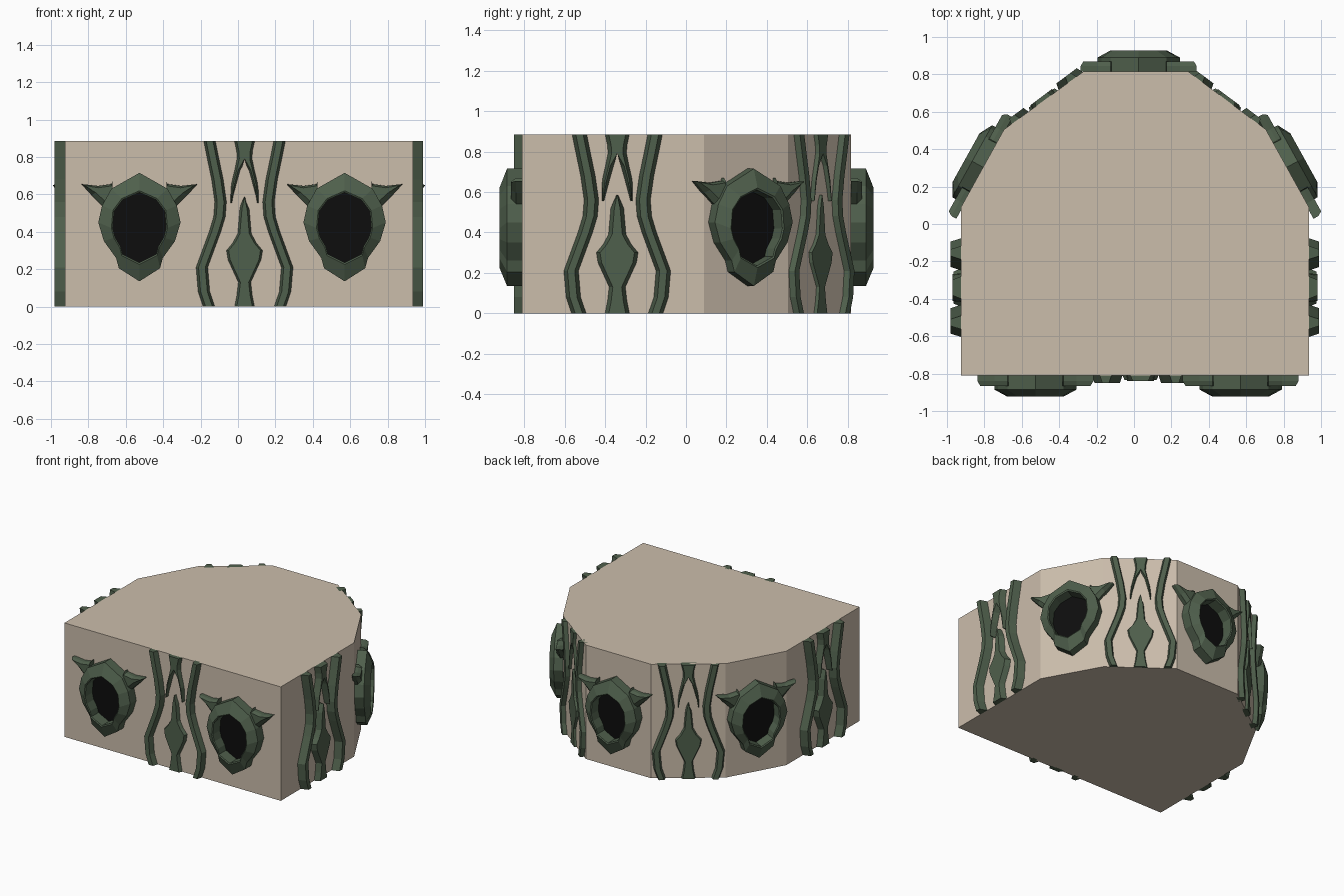
import bpy, bmesh, math
from mathutils import Vector

if "Cube" in bpy.data.objects:
    bpy.data.objects.remove(bpy.data.objects["Cube"])

H = 0.885


def material(name, rgb):
    m = bpy.data.materials.new(name)
    m.diffuse_color = (*rgb, 1)
    m.use_nodes = True
    m.node_tree.nodes["Principled BSDF"].inputs["Base Color"].default_value = m.diffuse_color
    return m


TAN = material("tan stone", (0.60, 0.51, 0.41))
GREEN = material("dark moss green", (0.078, 0.115, 0.072))
BLACK = material("black", (0.004, 0.004, 0.004))


def finish(bm, name, mat):
    bmesh.ops.remove_doubles(bm, verts=bm.verts, dist=1e-5)
    bmesh.ops.recalc_face_normals(bm, faces=bm.faces)
    me = bpy.data.meshes.new(name)
    bm.to_mesh(me)
    bm.free()
    me.materials.append(mat)
    return me


def loft(bm, rings, caps=True, closed=False):
    """Join equal-length point rings with quads."""
    vs = [[bm.verts.new(p) for p in r] for r in rings]
    pairs = list(zip(vs, vs[1:])) + ([(vs[-1], vs[0])] if closed else [])
    n = len(vs[0])
    for a, b in pairs:
        for i in range(n):
            j = (i + 1) % n
            bm.faces.new((a[i], a[j], b[j], b[i]))
    if caps:
        bm.faces.new(vs[0])
        bm.faces.new(vs[-1])


def ribbon(bm, rows, h, side=1, bevel=0.018):
    """Raised strip up a wall: rows of (z, inner edge, outer edge)."""
    rings = []
    for z, a, b in rows:
        mb = min(bevel, (b - a) * 0.4)
        ma = 0 if a == 0 else mb
        rings.append([(side * u, -w, z) for u, w in
                      ((a, 0), (a + ma, h), (b - mb, h), (b, 0))])
    loft(bm, rings)


def outline(half, w, grow=1.0, zc=0.42):
    """Mirror a half outline (top to bottom) into a full ring at depth w."""
    pts = half + [(-u, z) for u, z in half[-2:0:-1]]
    return [(u * grow, -w, zc + (z - zc) * grow) for u, z in pts]


# Body block
foot = [(-0.925, -0.81), (0.935, -0.81), (0.935, 0.09), (0.705, 0.505), (0.29, 0.815),
        (-0.27, 0.815), (-0.695, 0.505), (-0.925, 0.09)]
bm = bmesh.new()
loft(bm, [[(x, y, z) for x, y in foot] for z in (0, H)])
body = bpy.data.objects.new("body", finish(bm, "body", TAN))
bpy.context.collection.objects.link(body)

# Vine panel: wavy side strands, forked top piece, spindle-shaped lower piece
bm = bmesh.new()
strand = [(0, 0.19), (0.08, 0.217), (0.21, 0.228), (0.40, 0.158), (0.48, 0.134),
          (0.56, 0.128), (0.68, 0.145), (0.80, 0.17), (H, 0.187)]
fork = [(0.555, 0.066, 0.076), (0.66, 0.038, 0.074), (0.73, 0.018, 0.058),
        (0.79, 0, 0.046), (0.83, 0, 0.048), (H, 0, 0.06)]
spindle = [(0, 0.06), (0.06, 0.048), (0.13, 0.04), (0.25, 0.095), (0.30, 0.103),
           (0.34, 0.07), (0.39, 0.043), (0.52, 0.032), (0.585, 0.004)]
for s in (1, -1):
    ribbon(bm, [(z, c - 0.036, c + 0.036) for z, c in strand], 0.055, s)
    ribbon(bm, fork, 0.045, s)
ribbon(bm, [(z, -r, r) for z, r in spindle], 0.04)
vine_mesh = finish(bm, "vine_panel", GREEN)

# Mouth: thick faceted rim with a horn on each side
rim = [(0, 0.715), (0.15, 0.63), (0.20, 0.54), (0.22, 0.45), (0.19, 0.35),
       (0.125, 0.26), (0.11, 0.205), (0, 0.135)]
hole = [(0, 0.61), (0.09, 0.57), (0.135, 0.51), (0.143, 0.42), (0.13, 0.37),
        (0.10, 0.32), (0.09, 0.28), (0, 0.235)]
horn_base = [(0.05, 0.67), (0.15, 0.655), (0.22, 0.645), (0.31, 0.655),
             (0.255, 0.595), (0.19, 0.53), (0.10, 0.53)]
horn_top = [(0.05, 0.65), (0.15, 0.645), (0.22, 0.635), (0.295, 0.648),
            (0.235, 0.61), (0.18, 0.56), (0.10, 0.55)]
bm = bmesh.new()
loft(bm, [outline(rim, 0), outline(rim, 0.075), outline(hole, 0.113, 1.05),
          outline(hole, 0.108), outline(hole, 0)], caps=False, closed=True)
rim_mesh = finish(bm, "mouth_rim", GREEN)
bm = bmesh.new()
for s in (1, -1):
    # only the outer part of each horn shows beyond the rim
    loft(bm, [[(s * max(u, 0.145), -w, z) for u, z in ring]
              for ring, w in ((horn_base, 0), (horn_base, 0.03), (horn_top, 0.055))])
horn_mesh = finish(bm, "mouth_horns", GREEN)
bm = bmesh.new()
loft(bm, [outline(hole, w) for w in (0.016, 0.022)])
hole_mesh = finish(bm, "mouth_hole", BLACK)


def place(meshes, x, y, nx, ny, sink):
    """Set parts on a wall at (x, y) with outward normal (nx, ny)."""
    n = Vector((nx, ny, 0)).normalized()
    for me in meshes:
        ob = bpy.data.objects.new(me.name, me)
        ob.location = Vector((x, y, 0)) - n * sink
        ob.rotation_euler.z = math.atan2(n.x, -n.y)
        bpy.context.collection.objects.link(ob)


mouth = [rim_mesh, horn_mesh, hole_mesh]
# Front and back walls
place(mouth, -0.527, -0.81, 0, -1, 0)
place(mouth, 0.57, -0.81, 0, -1, 0)
place([vine_mesh], 0.035, -0.81, 0, -1, 0.015)
place(mouth, 0.025, 0.815, 0, 1, 0)
# Side walls and slanted walls, both sides
for s in (1, -1):
    cx = 0.005
    place([vine_mesh], cx + s * 0.93, -0.34, s, 0, 0)
    place(mouth, cx + s * 0.815, 0.305, s * 0.415, 0.23, 0.012)
    place([vine_mesh], cx + s * 0.49, 0.662, s * 0.31, 0.415, 0.025)
